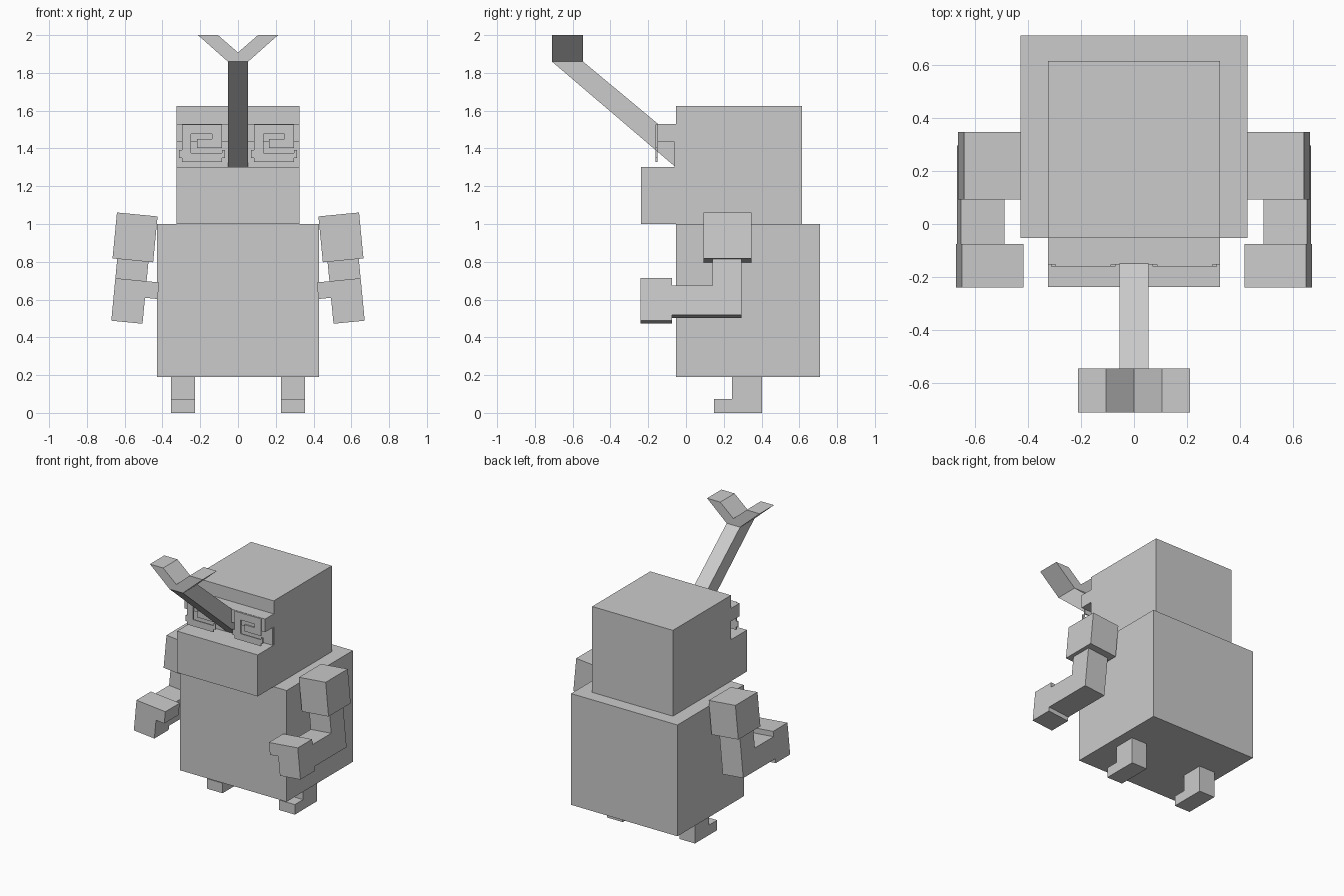
import bpy
import bmesh
from math import radians
from mathutils import Matrix, Vector

cube = bpy.data.objects.get("Cube")
if cube:
    bpy.data.objects.remove(cube, do_unlink=True)

grey = bpy.data.materials.new("plain_grey")
grey.use_nodes = True
GREY = (0.6, 0.6, 0.6, 1)
grey.diffuse_color = GREY
grey.node_tree.nodes["Principled BSDF"].inputs["Base Color"].default_value = GREY


def prism(name, points, start, end, axis, matrix=None):
    """Extrude a flat profile along x (points are y, z) or along y (points are x, z)."""
    def place(p, d):
        return Vector((d, p[0], p[1])) if axis == "x" else Vector((p[0], d, p[1]))
    bm = bmesh.new()
    face = bm.faces.new([bm.verts.new(place(p, start)) for p in points])
    grown = bmesh.ops.extrude_face_region(bm, geom=[face])["geom"]
    verts = [g for g in grown if isinstance(g, bmesh.types.BMVert)]
    offset = place((0, 0), end - start)
    bmesh.ops.translate(bm, verts=verts, vec=offset)
    if matrix:
        bm.transform(matrix)
    bmesh.ops.recalc_face_normals(bm, faces=bm.faces)
    mesh = bpy.data.meshes.new(name)
    bm.to_mesh(mesh)
    bm.free()
    mesh.materials.append(grey)
    obj = bpy.data.objects.new(name, mesh)
    bpy.context.collection.objects.link(obj)
    return obj


def box(name, x, y, z, matrix=None):
    corners = [(x[0], z[0]), (x[1], z[0]), (x[1], z[1]), (x[0], z[1])]
    return prism(name, corners, y[0], y[1], "y", matrix)


# Torso, and head with its jutting jaw and brow
box("body", (-0.428, 0.428), (-0.053, 0.71), (0.19, 1.0))
prism("head", [(0.615, 1.0), (0.615, 1.625), (-0.053, 1.625), (-0.053, 1.53),
               (-0.152, 1.53), (-0.152, 1.435), (-0.053, 1.435), (-0.053, 1.302),
               (-0.238, 1.302), (-0.238, 1.0)], -0.325, 0.325, "x")

# Slanted horn and its forked tip
prism("horn", [(-0.71, 1.86), (-0.545, 1.86), (-0.04, 1.44), (-0.04, 1.302),
               (-0.056, 1.302)], -0.054, 0.054, "x")
prism("horn_fork", [(-0.054, 1.86), (0.054, 1.86), (0.212, 2.0), (0.106, 2.0),
                    (0, 1.908), (-0.106, 2.0), (-0.212, 2.0)], -0.71, -0.545, "y")

# Eye plates with a hooked slot, both facing the same way
EYE = [(0, 0), (0.21, 0), (0.21, 0.048), (0.048, 0.048), (0.048, 0.148),
       (0.159, 0.148), (0.159, 0.122), (0.079, 0.122), (0.079, 0.074),
       (0.21, 0.074), (0.21, 0.2), (0, 0.2)]
for side, left in (("right", -0.296), ("left", 0.086)):
    shift = Matrix.Translation((left, 0, 1.328))
    prism(side + "_eye_plate", EYE, -0.161, -0.152, "y", shift)
    for end, x in (("inner", -0.016), ("outer", 0.21)):
        box(f"{side}_eye_{end}_tab", (x, x + 0.016), (-0.161, -0.152), (0.022, 0.064), shift)
    box(side + "_eye_back", (0.025, 0.235), (-0.06, -0.052), (-0.025, 0.107), shift)

# Arms tilt outwards below the shoulder; legs have forward feet
for side, sign in (("left", 1), ("right", -1)):
    mirror = Matrix.Diagonal((sign, 1, 1, 1))
    tilt = mirror @ Matrix.Translation((0.545, 0, 0.929)) @ Matrix.Rotation(radians(-5.5), 4, "Y")
    box(side + "_shoulder", (-0.108, 0.108), (0.093, 0.347), (-0.122, 0.122), tilt)
    prism(side + "_arm", [(0.295, -0.12), (0.14, -0.12), (0.14, -0.263), (-0.077, -0.263),
                          (-0.077, -0.42), (0.295, -0.42)], -0.083, 0.083, "x", tilt)
    prism(side + "_hand", [(0.083, -0.225), (0.083, -0.451), (-0.083, -0.451),
                           (-0.083, -0.313), (-0.15, -0.313), (-0.15, -0.225)],
          -0.24, -0.075, "y", tilt)
    prism(side + "_leg", [(0.402, 0), (0.402, 0.19), (0.243, 0.19), (0.243, 0.073),
                          (0.148, 0.073), (0.148, 0)], 0.228, 0.354, "x", mirror)
